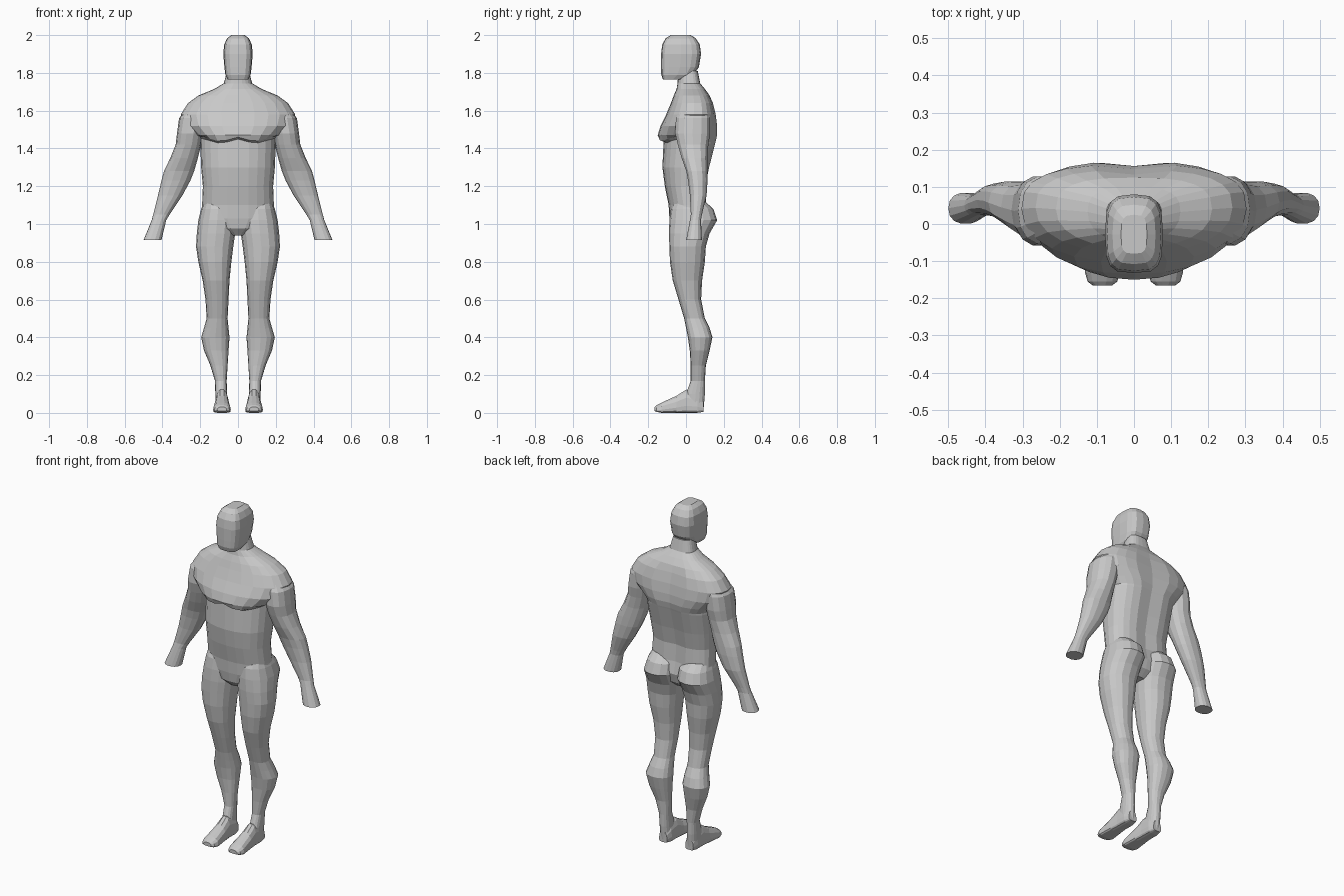
import bpy, bmesh, math

SKIN = bpy.data.materials.new("plain_grey")
SKIN.diffuse_color = (0.58, 0.58, 0.58, 1)


def finish(name, bm):
    bmesh.ops.recalc_face_normals(bm, faces=bm.faces)
    me = bpy.data.meshes.new(name)
    bm.to_mesh(me)
    bm.free()
    me.materials.append(SKIN)
    ob = bpy.data.objects.new(name, me)
    bpy.context.collection.objects.link(ob)
    return ob


def spow(v, n):
    return math.copysign(abs(v) ** (2 / n), v)


def loft(name, rings, sides=16, nf=2.3, nb=2.3, mid=0.5, along="z", side=1, tweak=None):
    """Skin rings given as (position, x0, x1, low, high), superellipse sections."""
    bm = bmesh.new()
    loops = []
    for p, x0, x1, a, b in rings:
        cx, rx, c = (x0 + x1) / 2, (x1 - x0) / 2, a + (b - a) * mid
        loop = []
        for i in range(sides):
            t = 2 * math.pi * i / sides
            s, n = math.sin(t), (nb if math.sin(t) > 0 else nf)
            x = side * (cx + rx * spow(math.cos(t), n))
            h = c + spow(s, n) * ((b - c) if s > 0 else (c - a))
            loop.append(bm.verts.new((x, h, p) if along == "z" else (x, p, h)))
        loops.append(loop)
    for l0, l1 in zip(loops, loops[1:]):
        for i in range(sides):
            j = (i + 1) % sides
            bm.faces.new((l0[i], l0[j], l1[j], l1[i]))
    bm.faces.new(loops[0])
    bm.faces.new(loops[-1])
    if tweak:
        for v in bm.verts:
            tweak(v)
    return finish(name, bm)


def torso_tweak(v):
    # curved lower edge of the chest, and the spine groove
    if 1.42 < v.co.z < 1.44 and v.co.y < 0.02:
        v.co.z += 0.055 * abs(abs(v.co.x) / 0.2 - 0.45)
    if abs(v.co.x) < 0.01 and v.co.y > 0.09 and 1.05 < v.co.z < 1.65:
        v.co.y -= 0.012


# torso with neck: z, half width, front, back
T = [(1.81, .058, -.04, .062), (1.745, .075, -.045, .075), (1.715, .125, -.05, .1),
     (1.68, .21, -.065, .125), (1.64, .265, -.08, .145), (1.58, .303, -.105, .16),
     (1.52, .285, -.135, .168), (1.47, .23, -.15, .168), (1.435, .202, -.143, .16),
     (1.425, .2, -.118, .157), (1.3, .195, -.125, .125), (1.2, .186, -.112, .105),
     (1.1, .19, -.092, .11), (1.03, .195, -.088, .115), (.975, .13, -.08, .1),
     (.94, .04, -.05, .06)]
body = loft("body", [(z, -r, r, f, b) for z, r, f, b in T], 24, 2.2, 2.8, 0.55,
            tweak=torso_tweak)

# head
H = [(1.765, .055, -.122, -.02), (1.79, .067, -.131, .04), (1.83, .072, -.132, .068),
     (1.9, .078, -.132, .08), (1.95, .073, -.126, .073), (1.983, .058, -.108, .052),
     (2.0, .035, -.08, .025)]
parts = [loft("head", [(z, -r, r, f, b) for z, r, f, b in H], 16, 3.5, 3.2)]

ARM = [(1.62, .16, .265, -.03, .12), (1.56, .17, .312, -.055, .13),
       (1.48, .185, .323, -.06, .13), (1.42, .195, .33, -.045, .12),
       (1.35, .212, .358, -.025, .115), (1.28, .232, .392, 0, .115),
       (1.23, .252, .405, .01, .115), (1.15, .295, .424, .02, .11),
       (1.05, .362, .449, .025, .085), (1.02, .38, .457, .02, .08),
       (.915, .405, .5, 0, .085)]
LEG = [(1.12, .04, .18, -.06, .1), (1.08, .015, .195, -.08, .145),
       (1.02, .01, .21, -.088, .165), (.95, .015, .218, -.09, .125),
       (.88, .025, .222, -.088, .105), (.8, .035, .21, -.085, .1),
       (.7, .045, .187, -.07, .085), (.6, .05, .172, -.04, .08),
       (.5, .055, .166, -.01, .1), (.45, .05, .18, 0, .125),
       (.4, .045, .195, .01, .14), (.33, .05, .18, .02, .125),
       (.25, .055, .146, .025, .105), (.17, .06, .122, .025, .1),
       (.1, .058, .12, 0, .1), (.02, .055, .117, 0, .093)]
# foot runs along y: y, inner x, outer x, sole, top
FOOT = [(.092, .06, .112, .005, .07), (.06, .05, .12, 0, .11), (.0, .05, .12, 0, .125),
        (-.05, .045, .125, 0, .092), (-.13, .038, .132, 0, .055),
        (-.155, .045, .125, .005, .042), (-.166, .06, .11, .01, .032)]
for s, label in ((1, "left"), (-1, "right")):
    parts.append(loft(label + "_arm", ARM, 14, side=s))
    parts.append(loft(label + "_leg", LEG, 16, side=s))
    parts.append(loft(label + "_foot", FOOT, 14, 4, 2.3, 0.3, "y", s))

# weld everything into one skin
for p in parts:
    m = body.modifiers.new("join_" + p.name, "BOOLEAN")
    m.operation, m.solver, m.object = "UNION", "EXACT", p
dg = bpy.context.evaluated_depsgraph_get()
mesh = bpy.data.meshes.new_from_object(body.evaluated_get(dg))
body.modifiers.clear()
body.data = mesh
mesh.materials.clear()
mesh.materials.append(SKIN)
for f in mesh.polygons:
    f.material_index = 0
for p in parts:
    bpy.data.objects.remove(p)
